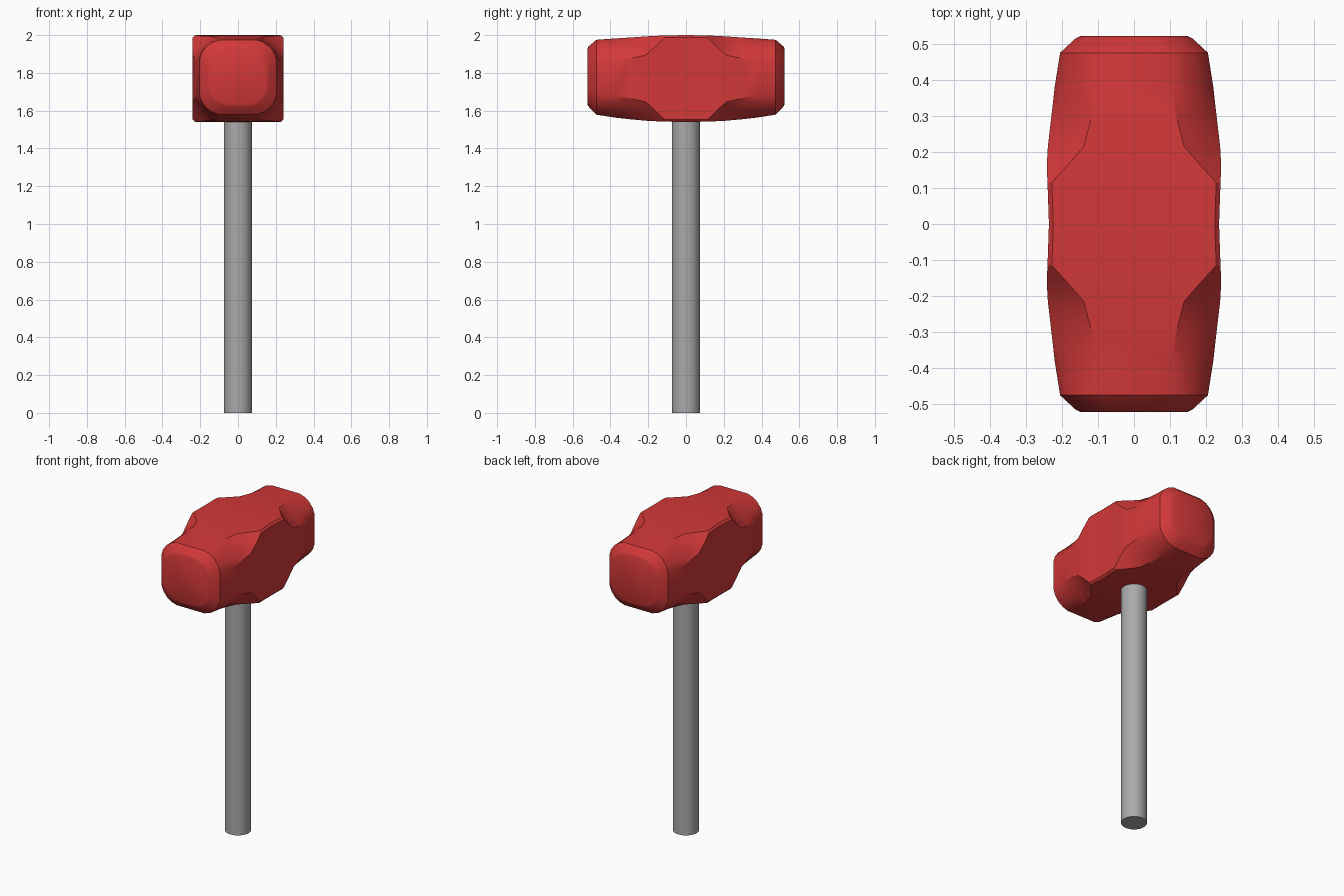
import bpy, bmesh, math

if "Cube" in bpy.data.objects:
    bpy.data.objects.remove(bpy.data.objects["Cube"])


def material(name, rgb):
    m = bpy.data.materials.new(name)
    m.diffuse_color = (*rgb, 1)
    m.use_nodes = True
    m.node_tree.nodes["Principled BSDF"].inputs["Base Color"].default_value = m.diffuse_color
    return m


red = material("red paint", (0.65, 0.04, 0.04))
grey = material("grey handle", (0.40, 0.40, 0.40))

# Half of the head: y, half width, half height, corner cut, corner roundness, centre z
HALF = [
    (0.115, 0.240, 0.228, 0.012, 0.0, 1.770),
    (0.160, 0.242, 0.226, 0.055, 0.0, 1.770),
    (0.215, 0.239, 0.223, 0.100, 0.1, 1.770),
    (0.300, 0.229, 0.216, 0.112, 0.3, 1.771),
    (0.380, 0.220, 0.209, 0.115, 0.5, 1.773),
    (0.475, 0.205, 0.198, 0.108, 0.8, 1.777),
    (0.515, 0.162, 0.160, 0.110, 1.0, 1.781),
    (0.521, 0.150, 0.148, 0.105, 1.0, 1.781),
]
middle = (0.0, 0.236, 0.230, 0.012, 0.0, 1.770)
sections = [(-s[0], *s[1:]) for s in reversed(HALF)] + [middle] + HALF
STEPS = 4


def ring(bm, y, hx, hz, c, roundness, cz):
    """Rectangle with corners cut straight (0) to fully rounded (1)."""
    verts = []
    for sx, sz, flip in ((1, 1, 0), (-1, 1, 1), (-1, -1, 0), (1, -1, 1)):
        for i in range(STEPS + 1):
            t = i / STEPS
            t = 1 - t if flip else t
            a = t * math.pi / 2
            u = (1 - t) + (math.cos(a) - (1 - t)) * roundness
            v = t + (math.sin(a) - t) * roundness
            verts.append(bm.verts.new((sx * (hx - c + c * u), y, cz + sz * (hz - c + c * v))))
    return verts


# Hammer head, lofted through the sections
bm = bmesh.new()
rings = [ring(bm, *s) for s in sections]
n = len(rings[0])
for a, b in zip(rings, rings[1:]):
    for i in range(n):
        j = (i + 1) % n
        bm.faces.new((a[i], a[j], b[j], b[i]))
bm.faces.new(rings[0])
bm.faces.new(rings[-1])
bmesh.ops.recalc_face_normals(bm, faces=bm.faces)
mesh = bpy.data.meshes.new("hammer_head")
bm.to_mesh(mesh)
bm.free()
head = bpy.data.objects.new("hammer_head", mesh)
bpy.context.collection.objects.link(head)
mesh.materials.append(red)

# Handle, reaching a little into the head
bpy.ops.mesh.primitive_cylinder_add(vertices=32, radius=0.075, depth=1.6, location=(0, 0, 0.8))
handle = bpy.context.object
handle.name = "handle"
handle.data.materials.append(grey)

for ob in (head, handle):
    bpy.ops.object.select_all(action='DESELECT')
    ob.select_set(True)
    bpy.context.view_layer.objects.active = ob
    bpy.ops.object.shade_smooth_by_angle(angle=math.radians(28))
